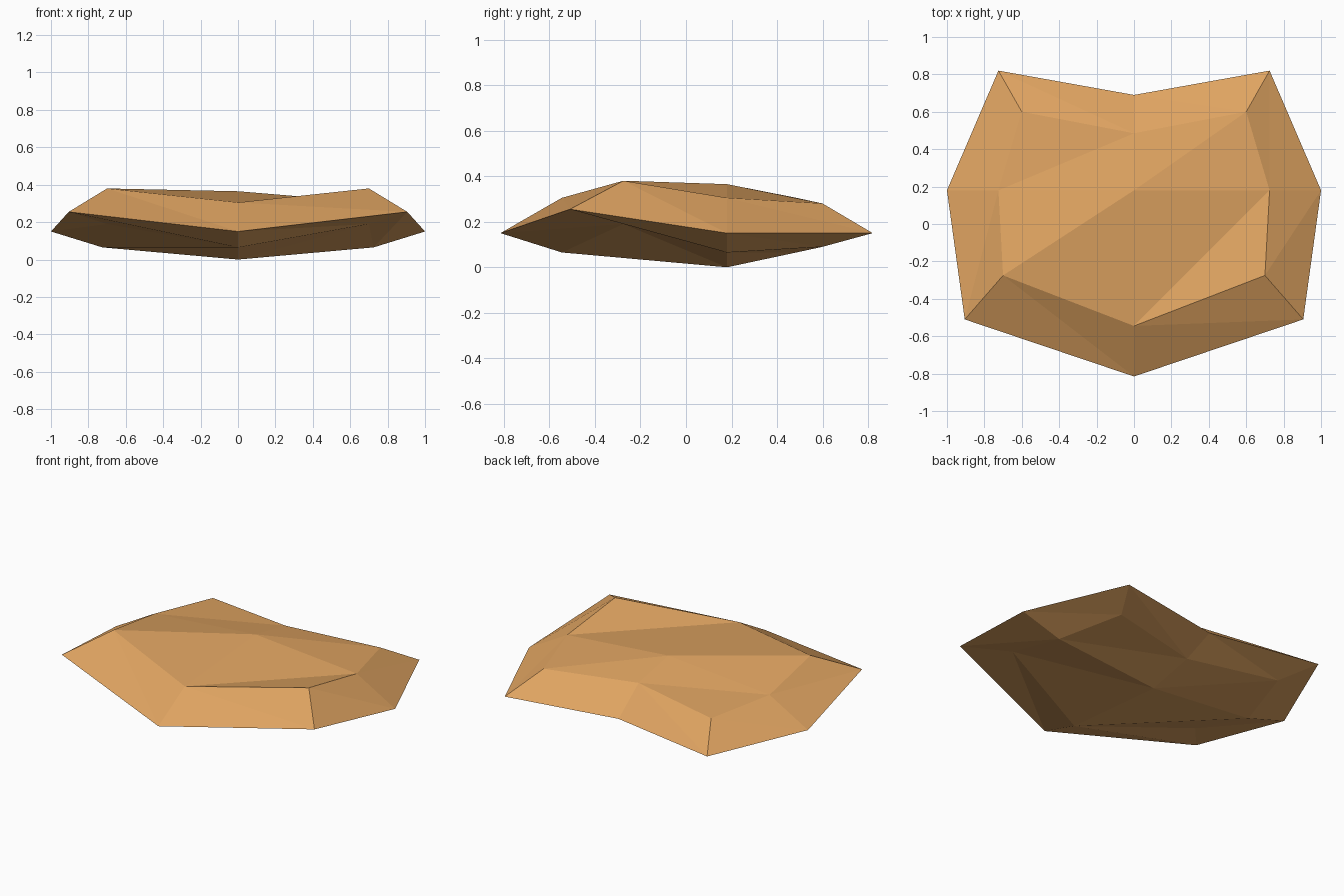
import bpy
import bmesh

cube = bpy.data.objects.get("Cube")
if cube:
    bpy.data.objects.remove(cube, do_unlink=True)

# One flat colour for the whole shell
tan = bpy.data.materials.new("warm tan")
tan.use_nodes = True
tan.diffuse_color = (0.74, 0.37, 0.12, 1)
tan.node_tree.nodes["Principled BSDF"].inputs["Base Color"].default_value = tan.diffuse_color


def ring(half):
    """Front to back points on one side, closed by mirroring in x."""
    return half + [(-x, y, z) for x, y, z in half[-2:0:-1]]


# Front middle, front corner, side, back corner, back middle
rim = ring([(0, -.815, .15), (.905, -.51, .255), (1, .18, .15),
            (.725, .82, .15), (0, .69, .15)])
top = ring([(0, -.545, .305), (.7, -.275, .38), (.725, .18, .305),
            (.6, .6, .28), (0, .485, .305)])
base = ring([(x, y, z) for (x, y, _), z in zip(top, (.065, .19, .065, .09, .065))])

bm = bmesh.new()
rim_verts = [bm.verts.new(p) for p in rim]


def cap(points, centre, flip):
    """Sloped border around the rim plus a low four-part middle."""
    inner = [bm.verts.new(p) for p in points]
    mid = bm.verts.new(centre)
    n = len(inner)
    for i in range(n):
        j = (i + 1) % n
        a, b, c, d = rim_verts[i], rim_verts[j], inner[j], inner[i]
        tris = [(a, b, c), (a, c, d)] if flip else [(a, b, d), (b, c, d)]
        for t in tris:
            bm.faces.new(t)
    # Middle panels all split along the same direction
    for k, corner in enumerate((1, 3, 5, 7)):
        p, q, r = inner[corner - 1], inner[corner], inner[(corner + 1) % n]
        if (k % 2 == 0) == flip:
            tris = [(mid, p, q), (mid, q, r)]
        else:
            tris = [(p, q, r), (mid, p, r)]
        for t in tris:
            bm.faces.new(t)


cap(top, (0, .18, .365), False)
cap(base, (0, .18, 0), True)
bmesh.ops.recalc_face_normals(bm, faces=bm.faces[:])

mesh = bpy.data.meshes.new("faceted_shell")
bm.to_mesh(mesh)
bm.free()
mesh.materials.append(tan)
shell = bpy.data.objects.new("faceted_shell", mesh)
bpy.context.collection.objects.link(shell)
